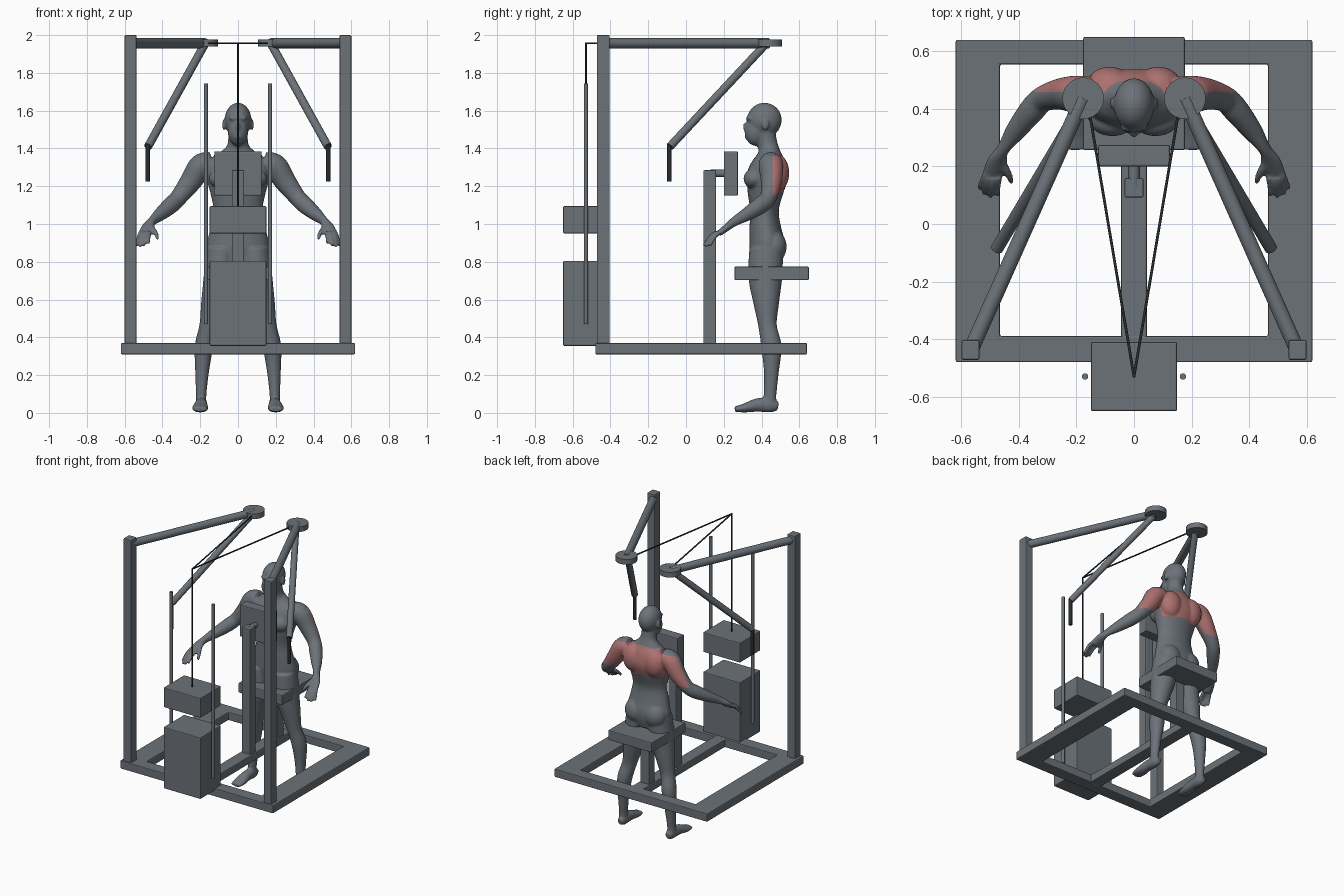
import bpy, bmesh, math
from mathutils import Vector, Matrix

if "Cube" in bpy.data.objects:
    bpy.data.objects.remove(bpy.data.objects["Cube"])


def material(name, rgb):
    m = bpy.data.materials.new(name)
    m.use_nodes = True
    m.diffuse_color = (*rgb, 1)
    m.node_tree.nodes["Principled BSDF"].inputs["Base Color"].default_value = (*rgb, 1)
    return m


STEEL = material("steel grey", (0.15, 0.17, 0.19))
BLACK = material("cable black", (0.02, 0.025, 0.025))
SKIN = material("skin grey", (0.15, 0.17, 0.19))
RED = material("muscle red", (0.42, 0.17, 0.165))


def add_object(name, bm, mat, smooth=False):
    bmesh.ops.recalc_face_normals(bm, faces=bm.faces)
    mesh = bpy.data.meshes.new(name)
    bm.to_mesh(mesh)
    bm.free()
    mesh.materials.append(mat)
    ob = bpy.data.objects.new(name, mesh)
    bpy.context.collection.objects.link(ob)
    if smooth:
        bpy.ops.object.select_all(action="DESELECT")
        ob.select_set(True)
        bpy.context.view_layer.objects.active = ob
        bpy.ops.object.shade_smooth_by_angle(angle=math.radians(40))
    return ob


def box(name, x, y, z, mat=STEEL, bevel=0.006):
    bm = bmesh.new()
    size = [b - a for a, b in (x, y, z)]
    mid = [(a + b) / 2 for a, b in (x, y, z)]
    bmesh.ops.create_cube(bm, size=1, matrix=Matrix.Translation(mid) @ Matrix.Diagonal((*size, 1)))
    bmesh.ops.bevel(bm, geom=bm.edges[:], offset=bevel, segments=2, affect="EDGES", profile=0.5)
    return add_object(name, bm, mat)


def rod(name, a, b, radius, mat=STEEL, sides=24):
    a, b = Vector(a), Vector(b)
    turn = (b - a).to_track_quat("Z", "Y").to_matrix().to_4x4()
    bm = bmesh.new()
    bmesh.ops.create_cone(bm, cap_ends=True, segments=sides, radius1=radius, radius2=radius,
                          depth=(b - a).length, matrix=Matrix.Translation((a + b) / 2) @ turn)
    return add_object(name, bm, mat, True)


# Base frame: outer rectangle with a rectangular opening and a centre rail
bm = bmesh.new()
loops = []
for x, y0, y1 in ((0.62, -0.48, 0.64), (0.465, -0.39, 0.555)):
    loops.append([bm.verts.new((px, py, 0.31)) for px, py in ((-x, y0), (x, y0), (x, y1), (-x, y1))])
for i in range(4):
    j = (i + 1) % 4
    bm.faces.new((loops[0][i], loops[0][j], loops[1][j], loops[1][i]))
top = bmesh.ops.extrude_face_region(bm, geom=bm.faces[:])["geom"]
bmesh.ops.translate(bm, vec=(0, 0, 0.06), verts=[v for v in top if isinstance(v, bmesh.types.BMVert)])
frame = add_object("base_frame", bm, STEEL)
soft = frame.modifiers.new("soft_edges", "BEVEL")
soft.width, soft.segments = 0.006, 2
box("centre_rail", (-0.045, 0.045), (-0.4, 0.56), (0.312, 0.368))

# Weight stack, carriage, seat and chest pad
box("weight_stack", (-0.15, 0.15), (-0.65, -0.41), (0.355, 0.805))
box("lifted_weight", (-0.15, 0.15), (-0.65, -0.41), (0.95, 1.095))
box("seat_pad", (-0.177, 0.177), (0.257, 0.65), (0.703, 0.775))
box("seat_post", (-0.035, 0.035), (0.41, 0.48), (0.36, 0.71))
box("chest_pad_post", (-0.033, 0.033), (0.092, 0.16), (0.36, 1.285))
box("chest_pad", (-0.125, 0.125), (0.2, 0.275), (1.15, 1.385))
rod("chest_pad_bracket", (0, 0.13, 1.268), (0, 0.21, 1.268), 0.02)
rod("weight_cable", (0, -0.53, 1.09), (0, -0.53, 1.96), 0.005, BLACK, 10)

# Mirrored machine parts
for side, s in (("left", 1), ("right", -1)):
    box(side + "_upright", sorted((s * 0.537, s * 0.6)), (-0.472, -0.404), (0.36, 2.0))
    rod(side + "_top_arm", (s * 0.568, -0.44, 1.957), (s * 0.177, 0.437, 1.957), 0.027)
    rod(side + "_pulley", (s * 0.177, 0.437, 1.94), (s * 0.177, 0.437, 1.978), 0.072, STEEL, 40)
    rod(side + "_swing_arm", (s * 0.177, 0.42, 1.95), (s * 0.476, -0.085, 1.41), 0.022)
    rod(side + "_handle", (s * 0.477, -0.088, 1.225), (s * 0.477, -0.088, 1.42), 0.012, BLACK, 16)
    rod(side + "_cable", (s * 0.155, 0.39, 1.957), (0, -0.53, 1.957), 0.005, BLACK, 10)
    rod(side + "_guide_rod", (s * 0.17, -0.53, 0.47), (s * 0.17, -0.53, 1.745), 0.011)

# Human figure: overlapping lofts and ellipsoids fused into one skin
body = bmesh.new()


def loft(points, s=1, sides=20, steps=4):
    """Tube through (x, y, z, width, depth) stations with eased in-betweens."""
    p = [Vector((s * q[0], *q[1:])) for q in points]
    p = [p[0]] + p + [p[-1]]
    path = []
    for a, b, c, d in zip(p, p[1:], p[2:], p[3:]):
        for k in range(steps):
            t = k / steps
            path.append(0.5 * (2 * b + (c - a) * t + (2 * a - 5 * b + 4 * c - d) * t ** 2
                               + (3 * b - a - 3 * c + d) * t ** 3))
    path.append(p[-1])
    rings = []
    for i, q in enumerate(path):
        tangent = (path[min(i + 1, len(path) - 1)] - path[max(i - 1, 0)])
        tangent = Vector(tangent[:3]).normalized()
        u = Vector((1, 0, 0)) - tangent * tangent.x
        u.normalize()
        v = tangent.cross(u)
        rings.append([body.verts.new(Vector(q[:3]) + u * q[3] * math.cos(a) + v * q[4] * math.sin(a))
                      for a in (math.tau * k / sides for k in range(sides))])
    faces = [body.faces.new(rings[0][::-1]), body.faces.new(rings[-1])]
    for r0, r1 in zip(rings, rings[1:]):
        for k in range(sides):
            n = (k + 1) % sides
            faces.append(body.faces.new((r0[k], r0[n], r1[n], r1[k])))


def blob(centre, radii):
    bmesh.ops.create_uvsphere(body, u_segments=24, v_segments=16, radius=1,
                              matrix=Matrix.Translation(centre) @ Matrix.Diagonal((*radii, 1)))


# Torso and neck
loft([(0, .425, .79, .12, .08), (0, .43, .88, .163, .095), (0, .42, .97, .148, .085),
      (0, .415, 1.07, .13, .076), (0, .42, 1.17, .148, .095), (0, .432, 1.26, .172, .108),
      (0, .44, 1.33, .16, .088), (0, .44, 1.38, .095, .06), (0, .432, 1.42, .056, .053),
      (0, .415, 1.5, .052, .055)], sides=32)
# Head
blob((0, .415, 1.55), (.071, .092, .092))
blob((0, .37, 1.49), (.054, .06, .077))
blob((0, .318, 1.515), (.012, .018, .024))
blob((0, .33, 1.46), (.026, .02, .012))
blob((0, .335, 1.56), (.05, .017, .014))

for s in (1, -1):
    blob((s * .074, .42, 1.525), (.01, .02, .03))       # ear
    blob((s * .075, .36, 1.24), (.08, .055, .055))      # chest
    blob((s * .085, .48, 1.27), (.08, .067, .1))        # shoulder blade
    blob((s * .078, .465, .88), (.08, .068, .085))      # buttock
    # Leg
    loft([(.085, .425, .87, .08, .09), (.1, .42, .72, .082, .09), (.13, .425, .58, .066, .068),
          (.155, .432, .46, .05, .049), (.18, .452, .35, .049, .054), (.19, .452, .22, .037, .04),
          (.195, .445, .1, .028, .034), (.196, .445, .04, .03, .035)], s)
    # Foot
    loft([(.193, .488, .035, .02, .022), (.194, .45, .04, .031, .038), (.196, .38, .042, .034, .036),
          (.2, .31, .026, .043, .024), (.2, .258, .02, .036, .014)], s)
    # Arm and palm
    loft([(.11, .45, 1.32, .055, .055), (.19, .45, 1.31, .066, .066), (.25, .452, 1.225, .058, .056),
          (.315, .435, 1.14, .046, .045), (.355, .395, 1.1, .045, .046), (.41, .325, 1.053, .036, .036),
          (.455, .26, 1.015, .022, .026), (.475, .22, .985, .034, .02), (.492, .175, .95, .036, .016)], s)
    # Fingers and thumb
    for base, tip in (((.515, .175), (.538, .125, .885)), ((.505, .165), (.52, .105, .88)),
                      ((.488, .16), (.498, .095, .885)), ((.47, .165), (.475, .1, .9))):
        loft([(*base, .955, .012, .012), ((base[0] + tip[0]) / 2, (base[1] + tip[1]) / 2, .93, .011, .011),
              (*tip, .009, .009)], s, 10)
    loft([(.462, .22, .985, .016, .016), (.437, .175, .955, .013, .013), (.425, .142, .92, .009, .009)], s, 10)

# Fuse and relax the skin
figure = add_object("figure", body, SKIN)
fuse = figure.modifiers.new("fuse", "REMESH")
fuse.mode, fuse.voxel_size = "VOXEL", 0.0065
relax = figure.modifiers.new("relax", "SMOOTH")
relax.factor, relax.iterations = 0.5, 5
bpy.context.view_layer.update()
skin = bpy.data.meshes.new_from_object(figure.evaluated_get(bpy.context.evaluated_depsgraph_get()))
figure.modifiers.clear()
figure.data = skin
skin.materials.clear()
skin.materials.append(SKIN)
skin.materials.append(RED)

# Upper back and rear shoulders are highlighted
for f in skin.polygons:
    c = f.center
    f.use_smooth = True
    low = 1.17 + 0.12 * max(0, 0.1 - abs(c.x)) - 0.1 * max(0, abs(c.x) - 0.2)
    high = 1.385 - 0.12 * abs(c.x)
    f.material_index = int(low < c.z < high and c.y > 0.46)
